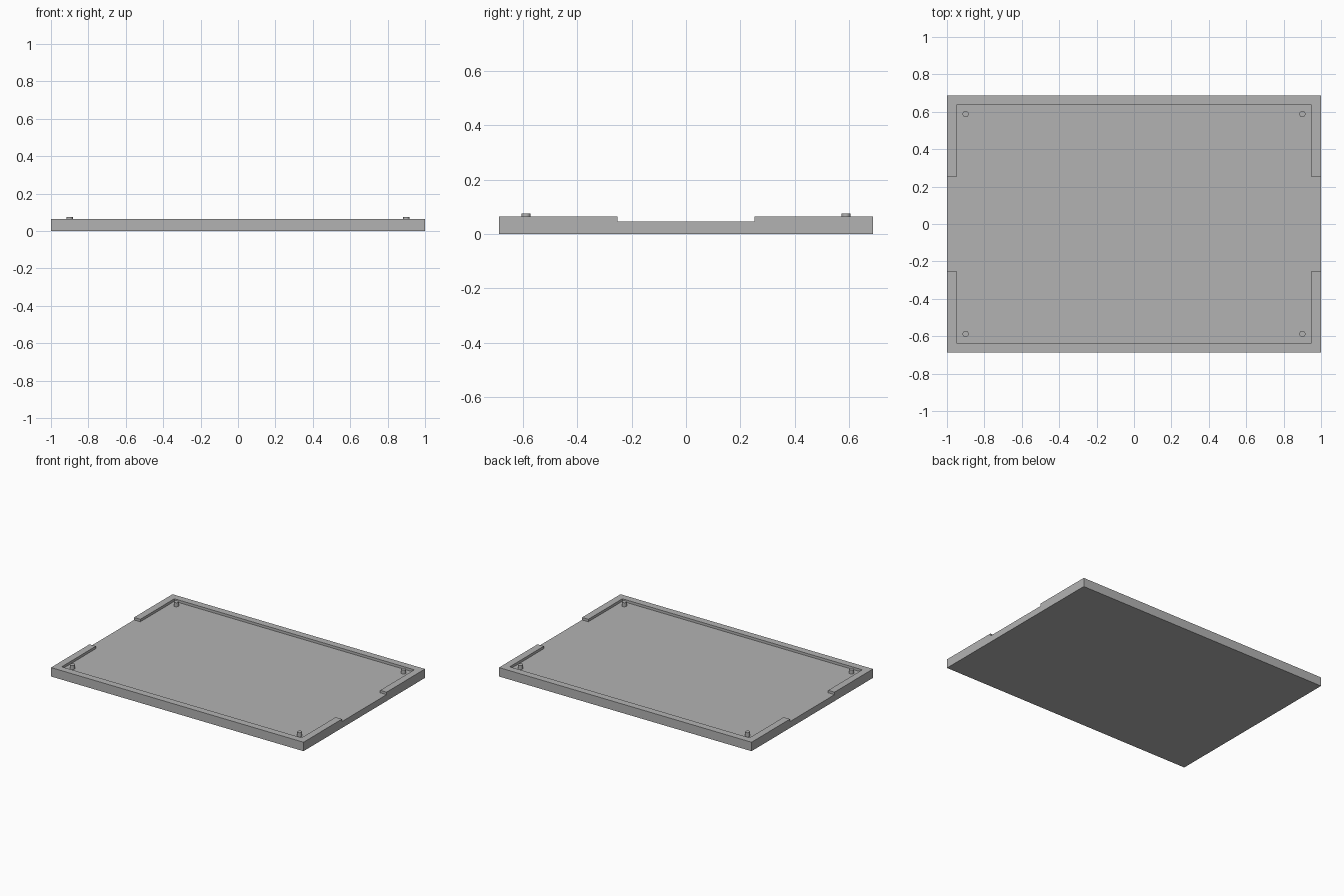
import bpy
import bmesh
from mathutils import Matrix, Vector

if "Cube" in bpy.data.objects:
    bpy.data.objects.remove(bpy.data.objects["Cube"], do_unlink=True)

HALF_X, HALF_Y = 1.0, 0.687      # outer half sizes
WALL = 0.05                      # rim width
FLOOR, RIM = 0.046, 0.064        # floor and rim heights
GAP = 0.252                      # half length of the side openings
PIN_X, PIN_Y, PIN_R, PIN_TOP = 0.9, 0.588, 0.0165, 0.075

grey = bpy.data.materials.new("light_grey")
grey.use_nodes = True
colour = (0.45, 0.45, 0.45, 1)
grey.diffuse_color = colour
grey.node_tree.nodes["Principled BSDF"].inputs["Base Color"].default_value = colour


def finish(bm, name):
    """Turn a bmesh into a named, coloured object."""
    mesh = bpy.data.meshes.new(name)
    bm.to_mesh(mesh)
    bm.free()
    mesh.materials.append(grey)
    obj = bpy.data.objects.new(name, mesh)
    bpy.context.collection.objects.link(obj)
    return obj


# Tray: a plate, cut along the rim lines, with the rim cells raised
bm = bmesh.new()
size = Matrix.Diagonal((2 * HALF_X, 2 * HALF_Y, FLOOR, 1))
bmesh.ops.create_cube(bm, size=1, matrix=Matrix.Translation((0, 0, FLOOR / 2)) @ size)
inner_x, inner_y = HALF_X - WALL, HALF_Y - WALL
cuts = [(Vector((1, 0, 0)), inner_x), (Vector((0, 1, 0)), inner_y), (Vector((0, 1, 0)), GAP)]
for axis, distance in cuts:
    for side in (-1, 1):
        bmesh.ops.bisect_plane(bm, geom=bm.verts[:] + bm.edges[:] + bm.faces[:],
                               plane_co=axis * distance * side, plane_no=axis)


def on_rim(face):
    c = face.calc_center_median()
    in_wall = abs(c.x) > inner_x or abs(c.y) > inner_y
    return face.normal.z > 0.5 and in_wall and abs(c.y) > GAP


bm.normal_update()
rim = [f for f in bm.faces if on_rim(f)]
raised = bmesh.ops.extrude_face_region(bm, geom=rim)["geom"]
bmesh.ops.delete(bm, geom=rim, context='FACES_ONLY')
bmesh.ops.translate(bm, vec=(0, 0, RIM - FLOOR),
                    verts=[v for v in raised if isinstance(v, bmesh.types.BMVert)])
bmesh.ops.recalc_face_normals(bm, faces=bm.faces[:])
bmesh.ops.dissolve_limit(bm, angle_limit=0.01, verts=bm.verts[:], edges=bm.edges[:])
finish(bm, "tray")

# Locating pins, one inside each corner
for y_name, y in (("front", -PIN_Y), ("back", PIN_Y)):
    for x_name, x in (("right", -PIN_X), ("left", PIN_X)):
        bm = bmesh.new()
        bottom = FLOOR - 0.01
        bmesh.ops.create_cone(bm, cap_ends=True, segments=24, radius1=PIN_R, radius2=PIN_R,
                              depth=PIN_TOP - bottom,
                              matrix=Matrix.Translation((x, y, (PIN_TOP + bottom) / 2)))
        for face in bm.faces:
            face.smooth = abs(face.normal.z) < 0.5
        pin = finish(bm, y_name + "_" + x_name + "_pin")
        for edge in pin.data.edges:
            a, b = (pin.data.vertices[i].co.z for i in edge.vertices)
            edge.use_edge_sharp = abs(a - b) < 0.001
